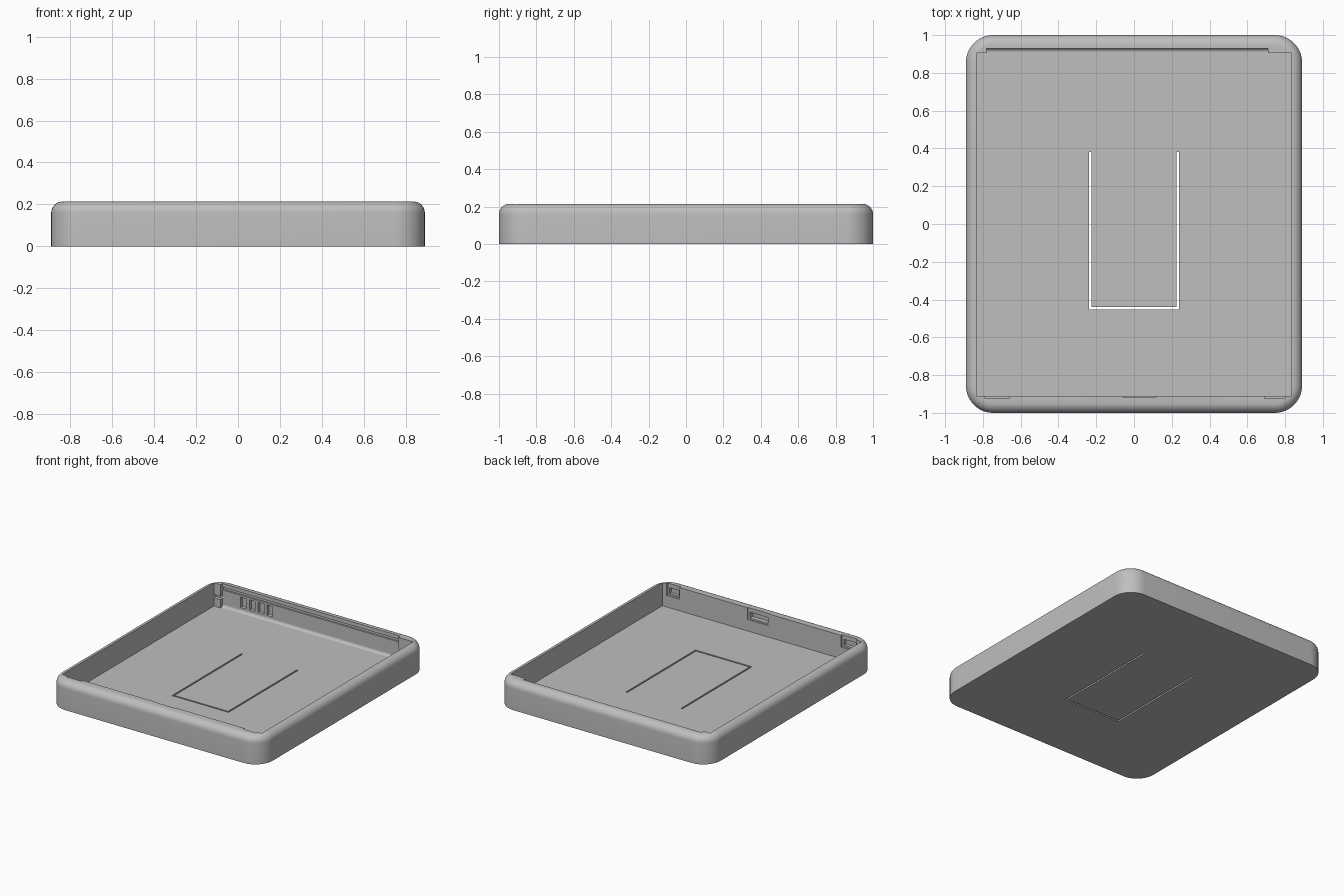
import bpy, bmesh, math

if "Cube" in bpy.data.objects:
    bpy.data.objects.remove(bpy.data.objects["Cube"])

HX, HY, H = 0.89, 1.0, 0.214      # outer half sizes and height
FLOOR = 0.038                     # floor thickness
IN_X, FRONT, BACK = 0.835, -0.91, 0.93   # cavity limits
POST = 0.905                      # inner face of the back corner posts
TOP = 0.3                         # cutters reach past the rim

grey = bpy.data.materials.new("plain_grey")
grey.use_nodes = True
grey.diffuse_color = (0.52, 0.52, 0.52, 1)
grey.node_tree.nodes["Principled BSDF"].inputs["Base Color"].default_value = (0.52, 0.52, 0.52, 1)


def finish(name, bm):
    bmesh.ops.recalc_face_normals(bm, faces=bm.faces)
    mesh = bpy.data.meshes.new(name)
    bm.to_mesh(mesh)
    bm.free()
    mesh.materials.append(grey)
    obj = bpy.data.objects.new(name, mesh)
    bpy.context.collection.objects.link(obj)
    return obj


def box_mesh(x, y, z):
    bm = bmesh.new()
    bmesh.ops.create_cube(bm, size=1)
    for v in bm.verts:
        v.co = [a + (b - a) * (c + 0.5) for (a, b), c in zip((x, y, z), v.co)]
    return bm


def activate(obj):
    bpy.ops.object.select_all(action='DESELECT')
    obj.select_set(True)
    bpy.context.view_layer.objects.active = obj


def cut(x, y, z):
    """Subtract a box from the tray."""
    cutter = finish("cutter", box_mesh(x, y, z))
    cutter.hide_render = True
    mod = tray.modifiers.new("cut", 'BOOLEAN')
    mod.operation, mod.solver, mod.object = 'DIFFERENCE', 'EXACT', cutter
    activate(tray)
    bpy.ops.object.modifier_apply(modifier=mod.name)
    bpy.data.objects.remove(cutter)


# Outer body: rounded corners, then a rounded top rim
bm = box_mesh((-HX, HX), (-HY, HY), (0, H))
upright = [e for e in bm.edges if abs(e.verts[0].co.z - e.verts[1].co.z) > 0.1]
bmesh.ops.bevel(bm, geom=upright, offset=0.145, segments=12, profile=0.5, affect='EDGES')
rim = [e for e in bm.edges if all(v.co.z > H - 0.001 for v in e.verts)]
bmesh.ops.bevel(bm, geom=rim, offset=0.054, segments=8, profile=0.5, affect='EDGES')
tray = finish("tray_shell", bm)

# Cavity, with thicker posts left in the two back corners
cut((-IN_X, IN_X), (FRONT, POST), (FLOOR, TOP))
cut((-0.78, 0.71), (POST - 0.1, BACK), (FLOOR, TOP))
for x in ((-IN_X, -0.775), (0.705, IN_X)):
    cut(x, (POST - 0.1, BACK), (0.1, 0.125))

# Groove under the back rim
cut((-0.78, 0.71), (BACK - 0.1, BACK + 0.012), (0.165, 0.185))

# Row of four pockets in the back wall
for i in range(4):
    x = -0.605 + 0.073 * i
    cut((x - 0.024, x + 0.024), (BACK - 0.1, BACK + 0.025), (0.072, 0.15))

# Latch notches in the front wall: shallow to the rim, deeper inside
for x0, x1, depth in ((-0.79, -0.66, 0.015), (-0.06, 0.12, 0.006), (0.69, 0.8, 0.015)):
    cut((x0, x1), (FRONT - depth, FRONT + 0.1), (0.125, TOP))
    cut((x0 + 0.015, x1 - 0.015), (FRONT - 0.04, FRONT + 0.1), (0.137, 0.182))

# Thin U-shaped slit through the floor
for x in (-0.231, 0.231):
    cut((x - 0.006, x + 0.006), (-0.452, 0.38), (-0.1, 0.1))
cut((-0.235, 0.235), (-0.452, -0.44), (-0.1, 0.1))

# Cove where the floor meets the back wall
R = 0.02
bm = bmesh.new()
arc = [(BACK - R + R * math.sin(a), FLOOR + R - R * math.cos(a))
       for a in (math.pi / 2 * i / 6 for i in range(7))]
outline = arc + [(BACK + 0.005, FLOOR + R), (BACK + 0.005, FLOOR - 0.005), (BACK - R, FLOOR - 0.005)]
face = bm.faces.new([bm.verts.new((-0.78, y, z)) for y, z in outline])
side = bmesh.ops.extrude_face_region(bm, geom=[face])
bmesh.ops.translate(bm, vec=(1.49, 0, 0),
                    verts=[g for g in side["geom"] if isinstance(g, bmesh.types.BMVert)])
cove = finish("back_floor_cove", bm)

for obj in (tray, cove):
    activate(obj)
    bpy.ops.object.shade_smooth_by_angle(angle=math.radians(30))
